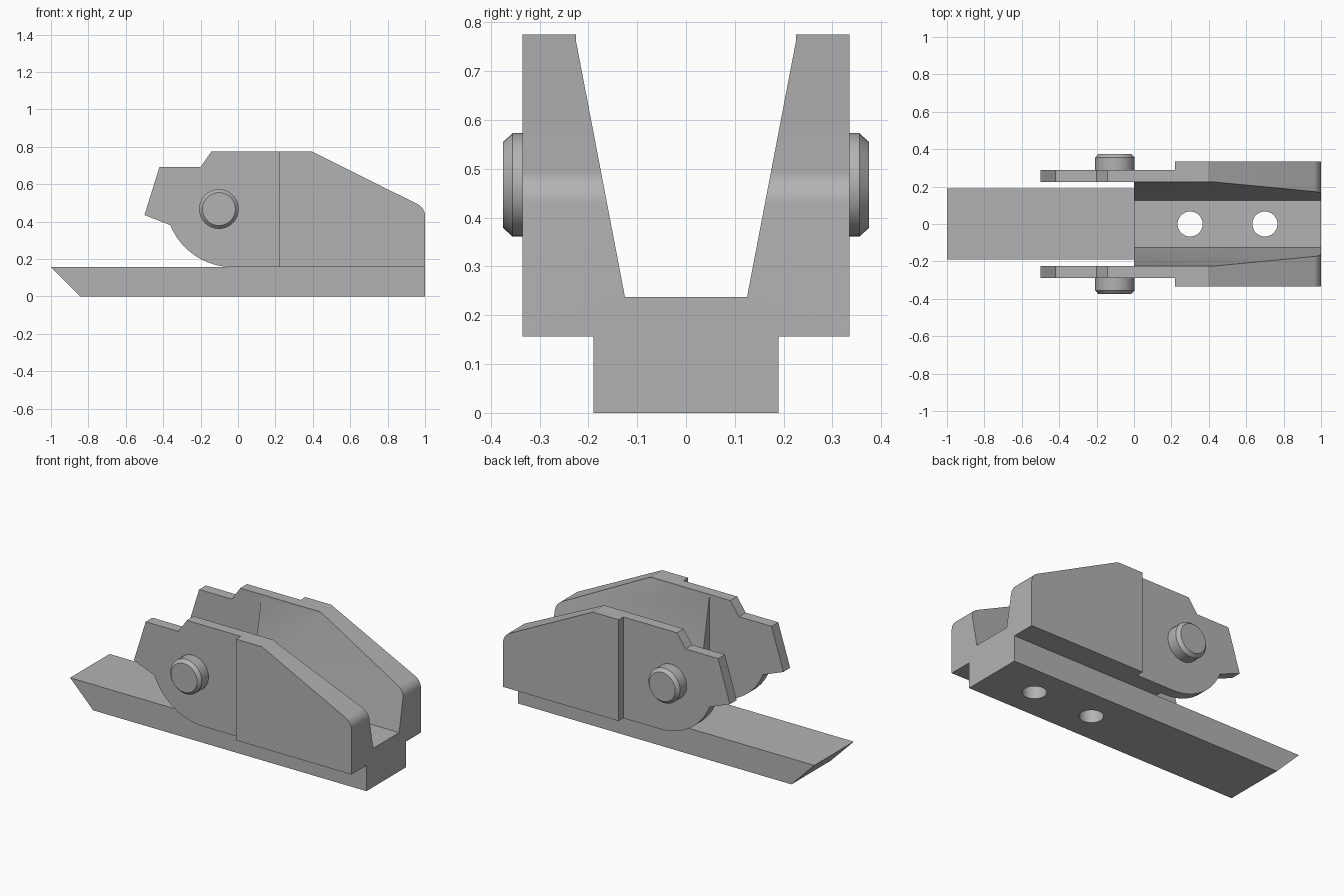
import bpy, bmesh, math
from mathutils import Matrix, Vector

if "Cube" in bpy.data.objects:
    bpy.data.objects.remove(bpy.data.objects["Cube"], do_unlink=True)

GREY = (0.45, 0.45, 0.45, 1)
grey = bpy.data.materials.new("plain grey")
grey.use_nodes = True
grey.diffuse_color = GREY
grey.node_tree.nodes["Principled BSDF"].inputs["Base Color"].default_value = GREY


def finish(name, bm):
    bmesh.ops.recalc_face_normals(bm, faces=bm.faces)
    mesh = bpy.data.meshes.new(name)
    bm.to_mesh(mesh)
    bm.free()
    mesh.materials.append(grey)
    obj = bpy.data.objects.new(name, mesh)
    bpy.context.collection.objects.link(obj)
    return obj


def prism(name, points, start, sweep):
    """Extrude a closed outline of 3D points, shifted by start, along sweep."""
    bm = bmesh.new()
    face = bm.faces.new([bm.verts.new(Vector(p) + Vector(start)) for p in points])
    ext = bmesh.ops.extrude_face_region(bm, geom=[face])["geom"]
    verts = [g for g in ext if isinstance(g, bmesh.types.BMVert)]
    bmesh.ops.translate(bm, verts=verts, vec=sweep)
    return finish(name, bm)


def side_prism(name, outline, y0, y1):
    return prism(name, [(x, 0, z) for x, z in outline], (0, y0, 0), (0, y1 - y0, 0))


def box(name, x0, x1, y0, y1, z0, z1):
    return side_prism(name, [(x0, z0), (x1, z0), (x1, z1), (x0, z1)], y0, y1)


def arc(cx, cz, r, a0, a1, steps):
    angles = [math.radians(a0 + (a1 - a0) * i / steps) for i in range(steps + 1)]
    return [(cx + r * math.cos(a), cz + r * math.sin(a)) for a in angles]


def cut(target, cutter):
    cutter.hide_render = True
    mod = target.modifiers.new("cut", "BOOLEAN")
    mod.operation, mod.solver, mod.object = "DIFFERENCE", "EXACT", cutter
    bpy.ops.object.select_all(action="DESELECT")
    bpy.context.view_layer.objects.active = target
    target.select_set(True)
    bpy.ops.object.modifier_apply(modifier=mod.name)
    bpy.data.objects.remove(cutter, do_unlink=True)


def smooth(obj):
    bpy.ops.object.select_all(action="DESELECT")
    bpy.context.view_layer.objects.active = obj
    obj.select_set(True)
    bpy.ops.object.shade_smooth_by_angle(angle=math.radians(25))


# Base bar with an undercut nose
bar = side_prism("base_bar", [(-1, 0.157), (-0.845, 0), (1, 0), (1, 0.157)], -0.19, 0.19)

# Bracket silhouette: stepped top, sloped tail, rounded corner, round belly
outline = [(-0.5, 0.435), (-0.42, 0.692), (-0.2, 0.692), (-0.142, 0.775), (0.395, 0.775)]
outline += arc(0.93, 0.43, 0.07, 63, 0, 8)
outline += [(1, 0.157)]
outline += arc(-0.03, 0.515, 0.358, 270, 202, 16)
bracket = side_prism("bracket", outline, -0.335, 0.335)

# Tapered channel between the cheeks
half = [(0.125, 0.237), (0.225, 0.76), (0.225, 0.9)]
section = half + [(-y, z) for y, z in reversed(half)]
cut(bracket, prism("channel_cutter", [(0, y, z) for y, z in section], (-0.002, 0, 0), (1.2, 0, 0)))

# Open gap at the nose and thinner nose cheeks
cut(bracket, box("gap_cutter", -0.8, 0, -0.225, 0.225, 0, 1))
for s in (-1, 1):
    y0, y1 = sorted((s * 0.29, s * 0.5))
    cut(bracket, box("cheek_cutter", -0.8, 0.22, y0, y1, 0, 1))

# Screw holes through the floor and the bar
for target in (bar, bracket):
    for x in (0.3, 0.7):
        circle = [(px, py, 0) for px, py in arc(x, 0, 0.067, 0, 348.75, 31)]
        cut(target, prism("hole_cutter", circle, (0, 0, -0.1), (0, 0, 0.6)))
    smooth(target)

# Chamfered pivot pins on both cheeks
for s, side in ((1, "back"), (-1, "front")):
    bm = bmesh.new()
    for r0, r1, y0, y1 in ((0.106, 0.106, 0.28, 0.355), (0.106, 0.088, 0.355, 0.375)):
        place = Matrix.Translation((-0.102, s * (y0 + y1) / 2, 0.467))
        turn = Matrix.Rotation(-s * math.pi / 2, 4, "X")
        bmesh.ops.create_cone(bm, cap_ends=True, segments=40, radius1=r0, radius2=r1,
                              depth=y1 - y0, matrix=place @ turn)
    # Join the shank and chamfer into one shell
    inner = [f for f in bm.faces if len(f.verts) > 4
             and abs(abs(f.calc_center_median().y) - 0.355) < 0.001]
    bmesh.ops.delete(bm, geom=inner, context="FACES_ONLY")
    bmesh.ops.remove_doubles(bm, verts=bm.verts, dist=0.0005)
    smooth(finish(side + "_pivot_pin", bm))
